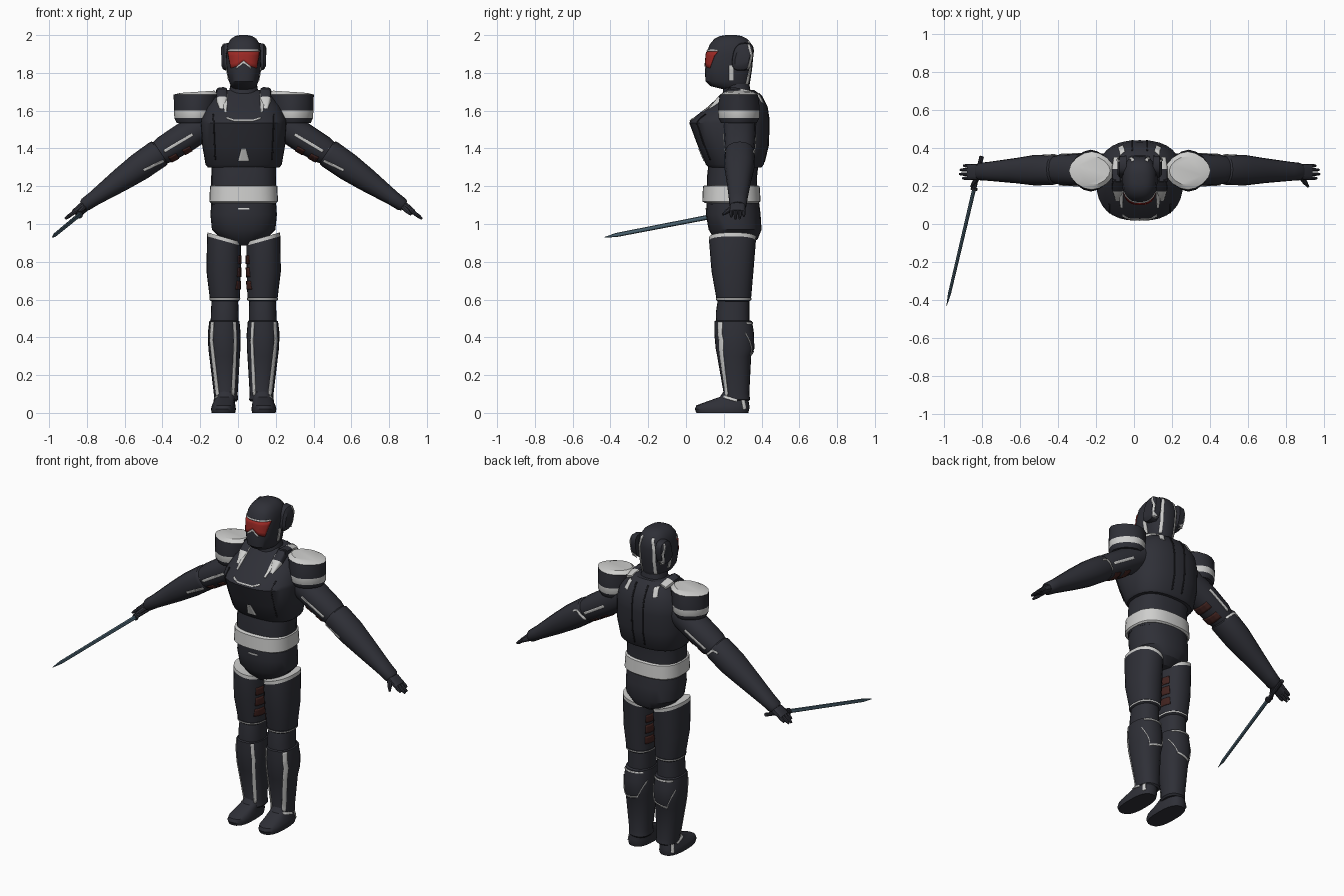
import bpy, bmesh, math
from mathutils import Vector
from mathutils.bvhtree import BVHTree

if "Cube" in bpy.data.objects:
    bpy.data.objects.remove(bpy.data.objects["Cube"])

MID = 0.03  # body centre line in x
COLOURS = {"armour": (0.028, 0.029, 0.038), "trim": (0.62, 0.62, 0.61),
           "visor_red": (0.33, 0.022, 0.018), "strap_brown": (0.055, 0.017, 0.014),
           "blade_blue": (0.07, 0.125, 0.165), "black": (0.012, 0.012, 0.015)}
MATS = {}
for key, rgb in COLOURS.items():
    m = bpy.data.materials.new(key)
    m.use_nodes = True
    m.diffuse_color = (*rgb, 1)
    bsdf = m.node_tree.nodes["Principled BSDF"]
    bsdf.inputs["Base Color"].default_value = (*rgb, 1)
    bsdf.inputs["Roughness"].default_value = 0.6
    MATS[key] = m
PARTS = []


def finish(name, bm, mats, closed=True):
    if closed:
        bmesh.ops.recalc_face_normals(bm, faces=bm.faces[:])
    me = bpy.data.meshes.new(name)
    bm.to_mesh(me)
    bm.free()
    for m in mats:
        me.materials.append(MATS[m])
    ob = bpy.data.objects.new(name, me)
    bpy.context.collection.objects.link(ob)
    PARTS.append(ob)
    return ob


def loft(name, rings, colours="armour", sides=24, n=2.3):
    """Skin rings of (centre, u, v); colours names each segment, the last one the end cap."""
    if isinstance(colours, str):
        colours = [colours] * len(rings)
    slots = list(dict.fromkeys(colours))
    bm = bmesh.new()
    loops = []
    for c, u, v in rings:
        loop = []
        for i in range(sides):
            a = math.tau * i / sides
            ca, sa = math.cos(a), math.sin(a)
            loop.append(bm.verts.new(Vector(c)
                        + Vector(u) * math.copysign(abs(ca) ** (2 / n), ca)
                        + Vector(v) * math.copysign(abs(sa) ** (2 / n), sa)))
        loops.append(loop)
    for k, (a, b) in enumerate(zip(loops, loops[1:])):
        for i in range(sides):
            j = (i + 1) % sides
            bm.faces.new((a[i], a[j], b[j], b[i])).material_index = slots.index(colours[k])
    bm.faces.new(loops[0]).material_index = slots.index(colours[0])
    bm.faces.new(loops[-1]).material_index = slots.index(colours[-1])
    return finish(name, bm, slots)


def stack(name, rows, colours="armour", s=1, n=2.3, sides=24):
    """Upright loft from rows of (z, centre x, half width, front y, back y[, tilt])."""
    rings = []
    for z, cx, hw, yf, yb, *tilt in rows:
        rings.append(((MID + s * cx, (yf + yb) / 2, z),
                      (s * hw, 0, tilt[0] if tilt else 0), (0, (yb - yf) / 2, 0)))
    return loft(name, rings, colours, sides, n)


def limb(name, p0, p1, rows, colours="armour", sides=16, n=2.2):
    """Loft along a line from rows of (t, thickness radius, depth radius)."""
    p0, p1 = Vector(p0), Vector(p1)
    d = (p1 - p0).normalized()
    w = Vector((0, 1, 0)).cross(d).normalized()
    v = d.cross(w)
    return loft(name, [(p0.lerp(p1, t), w * a, v * b) for t, a, b in rows], colours, sides, n)


def sample(pts, t):
    f = t * (len(pts) - 1)
    i = min(int(f), len(pts) - 2)
    return Vector(pts[i]).lerp(Vector(pts[i + 1]), f - i)


def plate(name, target, edge_a, edge_b, direction, colour="trim", steps=24, across=4):
    """Thin painted plate between two edges, projected onto the target surface."""
    bm = bmesh.new()
    src = bmesh.new()
    src.from_mesh(target.data)
    tree = BVHTree.FromBMesh(src)
    src.free()
    d = Vector(direction).normalized()
    grid = []
    for i in range(steps + 1):
        a, b = sample(edge_a, i / steps), sample(edge_b, i / steps)
        row = []
        for j in range(across + 1):
            p = a.lerp(b, j / across)
            hit = tree.ray_cast(p - d, d)
            if hit[0] is None:
                hit = tree.find_nearest(p)
            row.append(bm.verts.new(hit[0] + hit[1] * 0.004))
        grid.append(row)
    for r0, r1 in zip(grid, grid[1:]):
        for j in range(across):
            f = bm.faces.new((r0[j], r0[j + 1], r1[j + 1], r1[j]))
            f.normal_update()
    if sum(f.normal.dot(d) for f in bm.faces) > 0:
        bmesh.ops.reverse_faces(bm, faces=bm.faces[:])
    ob = finish(name, bm, [colour], closed=False)
    mod = ob.modifiers.new("thickness", "SOLIDIFY")
    mod.thickness = 0.007
    return ob


def stripe(name, target, path, width, direction, s=1, colour="trim"):
    """Plate of constant width along a path given relative to the centre line."""
    d = Vector(direction)
    d.x *= s
    pts = [Vector((MID + s * x, y, z)) for x, y, z in path]
    side = (pts[-1] - pts[0]).cross(d).normalized() * width / 2
    return plate(name, target, [p + side for p in pts], [p - side for p in pts], d, colour)


FRONT, BACK, OUT, IN = (0, 1, 0), (0, -1, 0), (-1, 0, 0), (1, 0, 0)
F = 0.25  # nominal depth of projected paths

# Torso, belt and hips
chest = stack("chest_armour", [
    (1.30, 0, .19, .12, .40), (1.315, 0, .202, .105, .412), (1.42, 0, .22, .06, .437),
    (1.535, 0, .228, .017, .44), (1.555, 0, .225, .03, .44), (1.62, 0, .20, .115, .43),
    (1.68, 0, .15, .18, .40), (1.71, 0, .10, .22, .36)], n=2.5, sides=32)
stack("abdomen", [(1.33, 0, .17, .12, .385), (1.24, 0, .172, .11, .375),
                  (1.1, 0, .172, .11, .38)], n=2.6)
stack("belt", [(1.205, 0, .172, .10, .38), (1.2, 0, .178, .09, .39),
               (1.12, 0, .182, .086, .395), (1.112, 0, .174, .10, .385)], "trim", n=2.6, sides=32)
hips = stack("hips", [(1.13, 0, .17, .11, .385), (1.05, 0, .176, .105, .395),
                      (.97, 0, .168, .12, .40), (.92, 0, .12, .15, .38), (.885, 0, .05, .19, .33)])
stripe("hip_mark", hips, [(-.03, F, 1.08), (.03, F, 1.08)], .008, FRONT)
stripe("chest_line", chest, [(-.09, F, 1.56), (-.05, F, 1.547), (.05, F, 1.547), (.09, F, 1.56)],
       .008, FRONT)
plate("chest_wedge", chest, [(MID - .012, F, 1.4), (MID - .03, F, 1.335)],
      [(MID + .012, F, 1.4), (MID + .03, F, 1.335)], FRONT)

# Head
stack("neck", [(1.66, 0, .085, .19, .35), (1.74, 0, .07, .2, .335)])
head = stack("helmet", [
    (1.712, 0, .05, .2, .32), (1.73, 0, .068, .13, .335), (1.755, 0, .078, .103, .34),
    (1.82, 0, .09, .1, .35), (1.90, 0, .093, .108, .357), (1.95, 0, .086, .125, .348),
    (1.98, 0, .068, .15, .325), (1.995, 0, .045, .18, .295), (2.0, 0, .02, .21, .265)], n=2.5, sides=32)
visor_low = [(-.066, 1.825), (-.035, 1.835), (0, 1.865), (.035, 1.835), (.066, 1.825)]
low = [(MID + x, F, z) for x, z in visor_low]
plate("visor", head, [(MID + x * 1.26, F, 1.912) for x, z in visor_low], low, FRONT, "visor_red")
plate("visor_chevron", head, low[1:4],
      [(MID + x * 1.1, F, z - .014) for x, z in visor_low[1:4]], FRONT)
plate("visor_brow", head, [(MID - .08, F, 1.922), (MID + .08, F, 1.922)],
      [(MID - .083, F, 1.914), (MID + .083, F, 1.914)], FRONT)

for s, side in ((1, "left"), (-1, "right")):
    def at(x, y, z):
        return (MID + s * x, y, z)

    # Helmet sides and back
    stripe(side + "_cheek_stripe", head, [(.1, .24, 1.84), (.1, .24, 1.76)], .024, OUT, s)
    stripe(side + "_nape_stripe", head, [(.035, F, 1.965), (.05, F, 1.9), (.045, F, 1.74)], .014, BACK, s)
    ear = loft(side + "_ear_guard", [(at(x, .30, 1.885), (0, r * .75, 0), (0, .012, r))
                                     for x, r in ((.07, .075), (.105, .07), (.117, .05))], n=2.8)
    plate(side + "_ear_trim", ear, [at(.12, .335, 1.95), at(.12, .352, 1.89), at(.12, .335, 1.82)],
          [at(.12, .325, 1.95), at(.12, .342, 1.89), at(.12, .325, 1.82)], (-s, 0, 0))

    # Collar and torso trim
    limb(side + "_collar_front", at(.115, .25, 1.70), at(.115, .13, 1.60),
         [(0, .028, .03), (.5, .03, .032), (1, .012, .015)], ["armour", "trim", "trim"], n=4)
    limb(side + "_collar_top", at(.115, .35, 1.685), at(.12, .22, 1.705),
         [(0, .022, .016), (.5, .028, .022), (1, .024, .018)], ["trim", "armour", "armour"], n=4)
    plate(side + "_collar_stripe", chest, [at(.085, F, 1.69), at(.09, F, 1.59)],
          [at(.115, F, 1.68), at(.1, F, 1.59)], FRONT)
    stripe(side + "_back_groove", chest, [(.04, F, 1.69), (.035, F, 1.33)], .008, BACK, s, "black")
    stripe(side + "_back_mark", chest, [(.09, F, 1.69), (.1, F, 1.64)], .025, BACK, s)
    stripe(side + "_rib_groove", chest, [(.16, F, 1.58), (.15, F, 1.34)], .006, FRONT, s, "black")

    # Shoulder pad with two pale bands
    loft(side + "_shoulder_pad", [
        (at(cx, .28, z), (s * r, 0, tilt), (0, ry, 0)) for z, cx, r, ry, tilt in (
            (1.535, .26, .095, .095, 0), (1.562, .257, .11, .108, 0), (1.6, .257, .112, .11, 0),
            (1.645, .255, .114, .107, 0), (1.685, .252, .12, .10, 0), (1.70, .245, .09, .075, -.006))],
        ["armour", "trim", "armour", "armour", "trim", "trim"], n=1.75, sides=16)

    # Arm
    shoulder, elbow, wrist = at(.18, .285, 1.54), at(.455, .285, 1.37), at(.85, .275, 1.095)
    upper = limb(side + "_upper_arm", shoulder, elbow,
                 [(0, .075, .085), (.45, .08, .085), (.85, .075, .08), (1.05, .06, .065)])
    stripe(side + "_upper_arm_stripe", upper, [(.27, F, 1.475), (.42, F, 1.385)], .014, FRONT, s)
    stripe(side + "_upper_arm_back_stripe", upper, [(.28, F, 1.47), (.42, F, 1.385)], .014, BACK, s)
    for k, t in enumerate((.55, .8)):
        c = Vector(shoulder).lerp(Vector(elbow), t)
        x = (c.x - MID) * s - .035
        stripe(side + f"_arm_strap_{k}", upper, [(x, .22, c.z - .06), (x, .34, c.z - .06)],
               .045, (.53, 0, .85), s, "strap_brown")
    fore = limb(side + "_forearm", elbow, wrist,
                [(-.06, .055, .062), (-.02, .074, .078), (.01, .076, .08), (.25, .074, .08),
                 (.5, .062, .066), (.85, .04, .05), (.97, .036, .046), (1, .028, .036)])
    stripe(side + "_elbow_trim", fore, [(.40, F, 1.34), (.445, F, 1.40)], .012, FRONT, s)
    stripe(side + "_forearm_stripe", fore, [(.425, F, 1.335), (.53, F, 1.285)], .012, FRONT, s)
    stripe(side + "_elbow_back_trim", fore, [(.42, F, 1.345), (.47, F, 1.39), (.5, F, 1.38)], .012, BACK, s)

    # Hand
    limb(side + "_palm", at(.83, .275, 1.108), at(.90, .272, 1.062),
         [(0, .022, .032), (.4, .022, .042), (1, .014, .04)], n=3)
    for k in range(4):
        y = .24 + k * .022
        reach = (.93, .945, .942, .925)[k]
        limb(side + f"_finger_{k}", at(.885, y, 1.072), at(reach, y, 1.072 - (reach - .885) * .75),
             [(0, .011, .010), (.7, .010, .009), (1, .006, .006)], sides=8)
    limb(side + "_thumb", at(.845, .25, 1.09), at(.885, .195, 1.05),
         [(0, .014, .014), (.6, .012, .012), (1, .006, .006)], sides=8)

    # Thigh with tilted pale cuff and inner straps
    thigh = stack(side + "_thigh", [
        (.928, .104, .078, .14, .36, .025), (.93, .104, .088, .123, .372, .025),
        (.91, .104, .09, .122, .37, .025), (.75, .106, .091, .135, .357),
        (.61, .1, .08, .16, .345), (.607, .1, .082, .158, .347), (.598, .1, .081, .159, .346),
        (.59, .1, .07, .17, .335)],
        ["trim", "trim", "armour", "armour", "armour", "trim", "armour", "armour"], s)
    for k, (z, w) in enumerate(((.81, .045), (.745, .05), (.675, .045))):
        stripe(side + f"_thigh_strap_{k}", thigh, [(.01, .175, z), (.01, .315, z)], w, IN, s, "strap_brown")

    # Knee and shin
    stack(side + "_knee", [(.61, .1, .07, .17, .335), (.53, .1, .073, .158, .335),
                           (.46, .102, .074, .16, .335)], s=s)
    shin = stack(side + "_shin", [
        (.49, .102, .072, .16, .34), (.485, .102, .08, .15, .35), (.42, .103, .087, .15, .36),
        (.34, .102, .085, .157, .362), (.30, .101, .081, .165, .345), (.1, .095, .063, .2, .335),
        (.07, .093, .064, .192, .34), (.06, .093, .055, .2, .33)], s=s)
    stripe(side + "_shin_outer_stripe", shin, [(.165, F, .48), (.17, F, .38), (.135, F, .08)], .016, FRONT, s)
    stripe(side + "_shin_inner_stripe", shin, [(.05, F, .48), (.045, F, .38), (.058, F, .09)], .014, FRONT, s)
    stripe(side + "_calf_trim", shin, [(.025, F, .42), (.06, F, .33), (.14, F, .31), (.178, F, .42)],
           .01, BACK, s)
    stripe(side + "_calf_top_trim", shin, [(.04, F, .475), (.165, F, .475)], .009, BACK, s)

    # Foot
    foot = stack(side + "_foot", [
        (0, .107, .062, .055, .33), (.02, .107, .066, .047, .335), (.04, .106, .062, .055, .335),
        (.06, .103, .056, .11, .332), (.085, .097, .052, .18, .33), (.13, .095, .045, .21, .32)],
        s=s, n=2.6)
    stripe(side + "_heel_mark", foot, [(.15, .30, .07), (.15, .31, .02)], .016, OUT, s)
    stripe(side + "_ankle_mark", foot, [(.15, .2, .085), (.15, .27, .065)], .014, OUT, s)

# Sword in the right hand
grip, guard, tip = Vector((-.80, .355, 1.082)), Vector((-.838, .19, 1.05)), Vector((-.984, -.43, .93))
axis = (tip - grip).normalized()
flat = axis.cross(Vector((0, 0, 1))).normalized()
edge = flat.cross(axis)
for name, a, b, rows, col in (
        ("sword_grip", grip, guard, ((0, .012, .012), (1, .011, .011)), "armour"),
        ("sword_guard", guard, guard + axis * .012, ((0, .018, .02), (1, .018, .02)), "armour"),
        ("sword_blade", guard, tip, ((0, .010, .013), (.9, .008, .011), (1, .001, .002)), "blade_blue")):
    loft(name, [(a.lerp(b, t), flat * u, edge * v) for t, u, v in rows], col, sides=8, n=2)

# Smooth shading with sharp creases kept
for ob in bpy.context.selected_objects:
    ob.select_set(False)
for ob in PARTS:
    ob.select_set(True)
bpy.context.view_layer.objects.active = PARTS[0]
bpy.ops.object.shade_smooth_by_angle(angle=math.radians(32))
